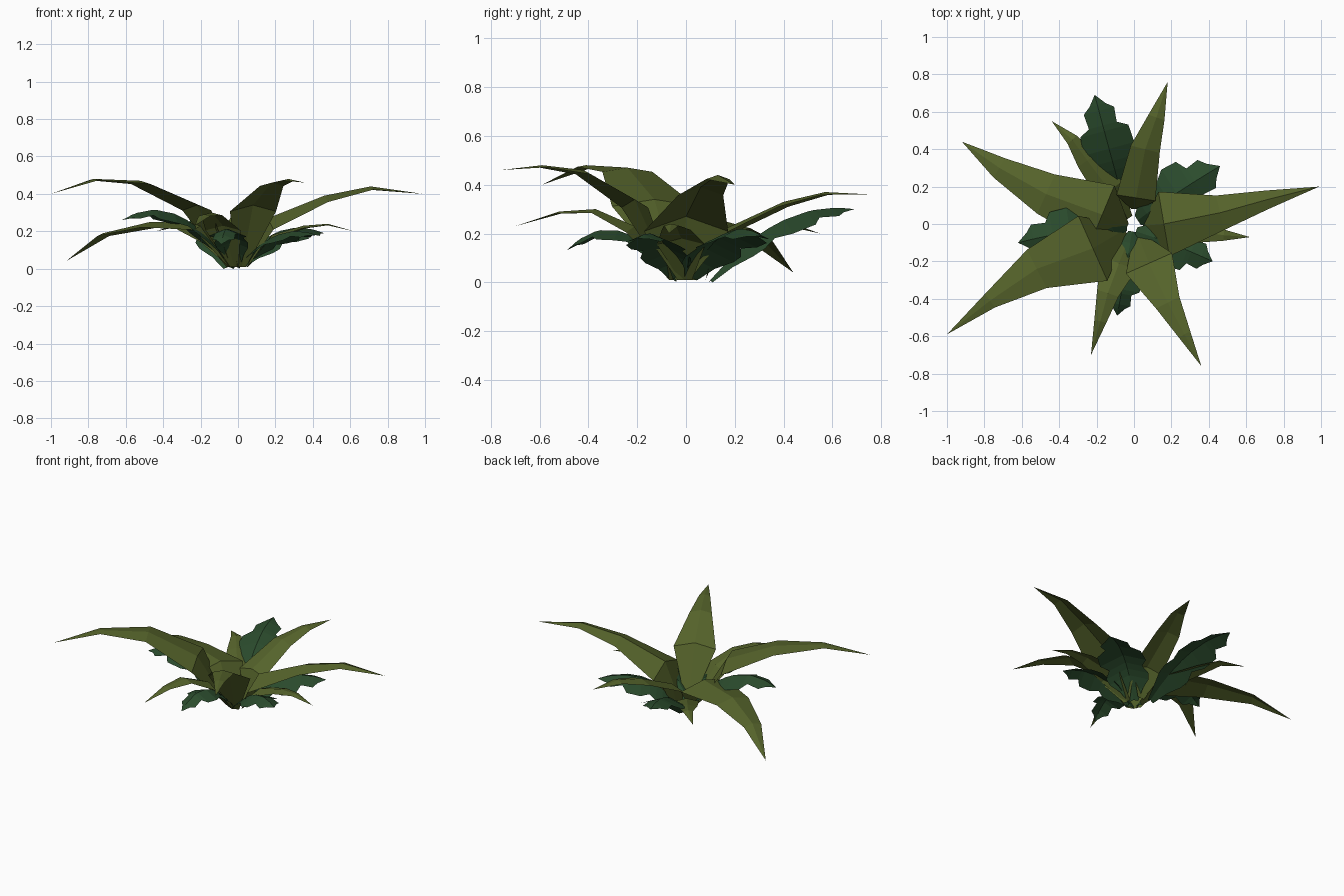
import bpy
from mathutils import Vector

if "Cube" in bpy.data.objects:
    bpy.data.objects.remove(bpy.data.objects["Cube"])


def material(name, rgb):
    m = bpy.data.materials.new(name)
    m.diffuse_color = (*rgb, 1)
    m.use_nodes = True
    m.node_tree.nodes["Principled BSDF"].inputs["Base Color"].default_value = m.diffuse_color
    return m


olive = material("olive green", (0.092, 0.126, 0.024))
deep = material("deep green", (0.024, 0.071, 0.026))


def folded_strip(name, mids, edges, sides, drops, mat):
    """Leaf surface folded along its midrib, hanging down at both edges."""
    verts, faces = [], []
    for m, w, s, d in zip(mids, edges, sides, drops):
        for k in (-1, 0, 1):
            verts.append(m + s * (w * k) - Vector((0, 0, d * abs(k))))
    n = len(mids)
    for i in range(n - 1):
        a, b = 3 * i, 3 * i + 3
        for k in (0, 1):
            if i == n - 2:
                faces.append((a + k, a + k + 1, b + 1))
            else:
                faces.append((a + k, a + k + 1, b + k + 1, b + k))
    mesh = bpy.data.meshes.new(name)
    mesh.from_pydata(verts, [], faces)
    mesh.validate()
    mesh.materials.append(mat)
    obj = bpy.data.objects.new(name, mesh)
    bpy.context.collection.objects.link(obj)


def side_of(v):
    return Vector((v.y, -v.x, 0)).normalized()


def long_leaf(name, pts, widths, fold=0.25):
    p = [Vector(q) for q in pts]
    sides = [side_of(p[min(i + 1, 4)] - p[max(i - 1, 0)]) for i in range(5)]
    w = [0.025, *widths, 0]
    folded_strip(name, p, w, sides, [x * fold if i else 0 for i, x in enumerate(w)], olive)


# Half outline of a lobed leaf: position along midrib, relative half width
LOBES = [(0, .2), (.13, .5), (.25, .85), (.33, .92), (.41, .72), (.52, 1), (.68, .95),
         (.73, .55), (.86, .6), (.91, .32), (1, 0)]


def lobed_leaf(name, a, b, c, width):
    a, b, c = Vector(a), Vector(b), Vector(c)
    ctrl = b * 2 - (a + c) / 2
    mids = [a * (1 - t) ** 2 + ctrl * (2 * t * (1 - t)) + c * t * t for t, _ in LOBES]
    w = [h * width for _, h in LOBES]
    s = side_of(c - a)
    folded_strip(name, mids, w, [s] * len(w), [x * 0.4 for x in w], deep)


# Long pointed leaves: base, widest, middle, outer, tip
long_leaf("long_leaf_right", [(.05, -.01, .01), (.16, 0, .27), (.46, .06, .39),
          (.71, .13, .44), (.99, .20, .40)], (.175, .095, .05), .35)
long_leaf("long_leaf_back_left", [(-.04, -.02, .01), (-.17, .05, .25), (-.47, .16, .25),
          (-.72, .30, .19), (-.92, .44, .04)], (.17, .115, .06))
long_leaf("long_leaf_front_left", [(-.05, -.03, .01), (-.22, -.13, .34), (-.52, -.24, .47),
          (-.77, -.41, .48), (-1.0, -.59, .40)], (.19, .115, .045), .15)
long_leaf("long_leaf_back", [(.01, .08, .01), (.01, .14, .21), (.06, .40, .33),
          (.12, .57, .37), (.18, .76, .36)], (.105, .08, .045))
long_leaf("long_leaf_front_right", [(.02, -.06, .01), (.08, -.21, .34), (.18, -.42, .46),
          (.27, -.59, .48), (.36, -.76, .46)], (.135, .07, .035))
long_leaf("long_leaf_front", [(-.02, -.06, .01), (-.08, -.21, .23), (-.14, -.37, .30),
          (-.18, -.52, .29), (-.23, -.70, .23)], (.10, .06, .033))
long_leaf("short_leaf_back_left", [(-.03, .03, .01), (-.13, .18, .16), (-.25, .34, .21),
          (-.33, .45, .235), (-.44, .55, .20)], (.08, .06, .033))
long_leaf("short_leaf_right", [(.05, 0, .01), (.18, -.02, .18), (.35, -.04, .23),
          (.48, -.06, .24), (.62, -.07, .20)], (.10, .06, .03))

# Lobed dark leaves: base, middle, tip
lobed_leaf("lobed_leaf_back", (-.05, .10, .01), (-.13, .39, .25), (-.21, .69, .30), .14)
lobed_leaf("lobed_leaf_back_right", (.02, .02, .02), (.22, .16, .20), (.46, .31, .19), .15)
lobed_leaf("lobed_leaf_front_right", (.01, -.04, .02), (.21, -.11, .18), (.42, -.20, .18), .12)
lobed_leaf("lobed_leaf_left", (-.04, -.01, .02), (-.33, -.04, .29), (-.62, -.10, .26), .13)
lobed_leaf("lobed_leaf_front", (-.01, -.04, .01), (-.05, -.27, .21), (-.09, -.49, .13), .10)
